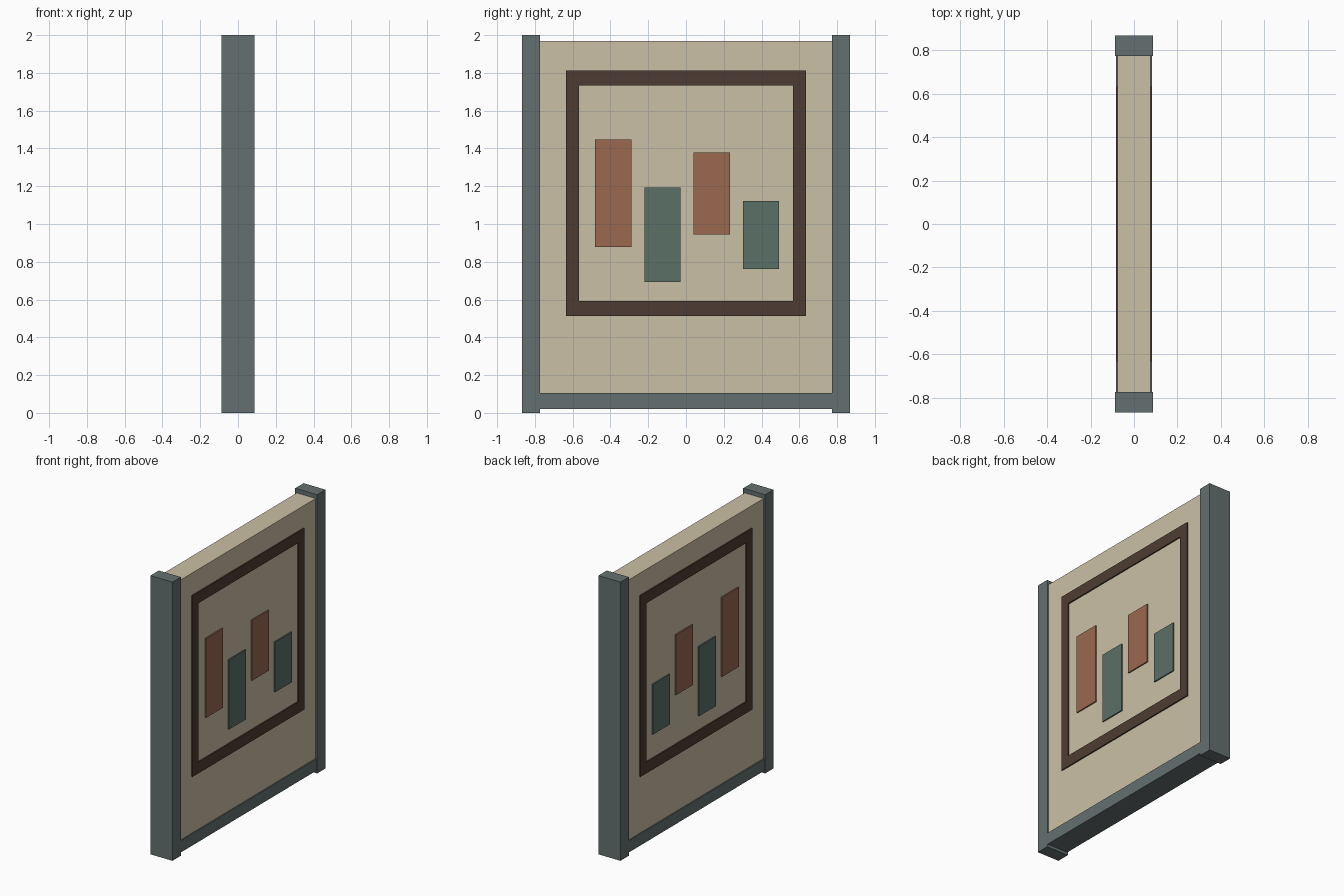
import bpy

if "Cube" in bpy.data.objects:
    bpy.data.objects.remove(bpy.data.objects["Cube"])


def material(name, rgb):
    m = bpy.data.materials.new(name)
    m.diffuse_color = (*rgb, 1)
    m.use_nodes = True
    m.node_tree.nodes["Principled BSDF"].inputs["Base Color"].default_value = m.diffuse_color
    return m


GREY = material("slate_grey", (0.13, 0.16, 0.16))
CREAM = material("cream", (0.60, 0.53, 0.38))
BROWN = material("dark_brown", (0.076, 0.045, 0.032))
RED = material("rust", (0.32, 0.138, 0.08))
GREEN = material("sage", (0.105, 0.162, 0.136))


def box(name, x, y, z, mat):
    """Axis-aligned box from (min, max) ranges."""
    r = (x, y, z)
    bpy.ops.mesh.primitive_cube_add(size=1, location=[(a + b) / 2 for a, b in r])
    o = bpy.context.object
    o.name = name
    o.scale = [b - a for a, b in r]
    bpy.ops.object.transform_apply(location=False, rotation=False, scale=True)
    o.data.materials.append(mat)
    return o


# Panel and bottom rail
box("panel", (-0.075, 0.075), (-0.775, 0.775), (0.10, 1.97), CREAM)
box("bottom_rail", (-0.083, 0.083), (-0.775, 0.775), (0.02, 0.105), GREY)

# End posts
for label, s in (("front", -1), ("back", 1)):
    box(label + "_post", (-0.087, 0.087), sorted((s * 0.773, s * 0.868)), (0, 2), GREY)

# Raised decoration, repeated on both faces
bars = [(-0.385, 0.877, 1.447, RED), (-0.124, 0.694, 1.194, GREEN),
        (0.137, 0.945, 1.378, RED), (0.397, 0.762, 1.122, GREEN)]
for side, s in (("right", 1), ("left", -1)):
    x = sorted((s * 0.07, s * 0.084))
    # Border frame
    box(side + "_border_top", x, (-0.634, 0.634), (1.733, 1.812), BROWN)
    box(side + "_border_bottom", x, (-0.634, 0.634), (0.512, 0.592), BROWN)
    for label, t in (("front", -1), ("back", 1)):
        box(f"{side}_border_{label}", x, sorted((t * 0.566, t * 0.634)), (0.592, 1.733), BROWN)
    # Coloured bars
    for i, (y, z0, z1, mat) in enumerate(bars):
        box(f"{side}_bar_{i + 1}", x, (y - 0.096, y + 0.096), (z0, z1), mat)
